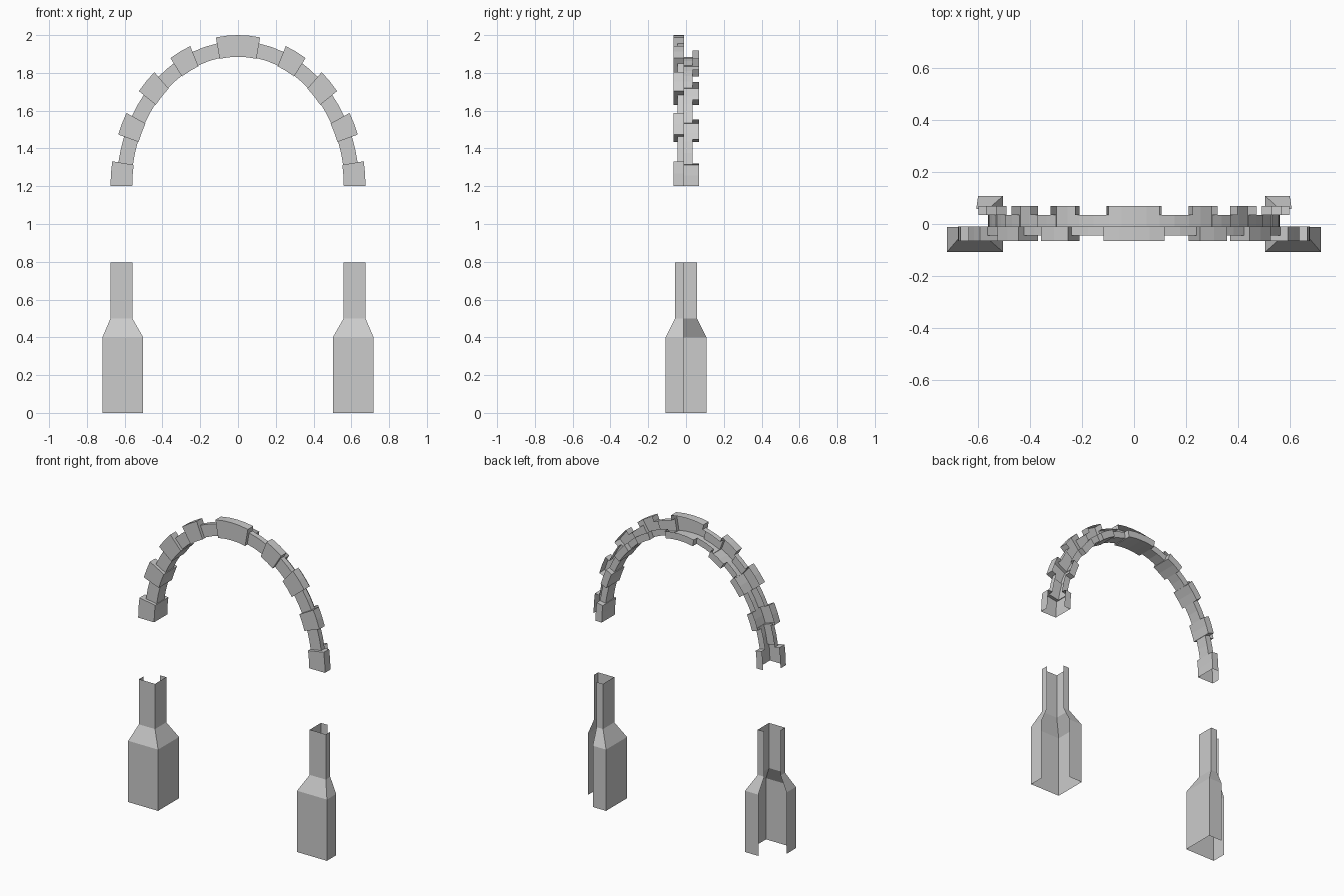
import bpy
from math import sin, cos, radians

if "Cube" in bpy.data.objects:
    bpy.data.objects.remove(bpy.data.objects["Cube"])


def loft(name, stations):
    """Skin an open shell through a list of equal-length point rows."""
    n = len(stations[0])
    verts = [p for row in stations for p in row]
    faces = []
    for i in range(len(stations) - 1):
        for j in range(n - 1):
            a = i * n + j
            faces.append((a, a + 1, a + n + 1, a + n))
    mesh = bpy.data.meshes.new(name)
    mesh.from_pydata(verts, [], faces)
    mesh.update()
    obj = bpy.data.objects.new(name, mesh)
    bpy.context.collection.objects.link(obj)
    return obj


# Pillars: three-quarter shells, open at the outer back corner
def pillar_row(side, z, cx, h):
    pts = [(cx + h, -0.012), (cx + h, -h), (cx - h, -h), (cx - h, h), (cx - 0.012, h)]
    row = [(side * x, y, z) for x, y in pts]
    return row if side < 0 else row[::-1]


PROFILE = [(0.0, 0.61, 0.108), (0.4, 0.61, 0.108), (0.5, 0.617, 0.058), (0.795, 0.617, 0.058)]
for side, name in ((-1, "left_pillar"), (1, "right_pillar")):
    loft(name, [pillar_row(side, *p) for p in PROFILE])


# Arch: one open section swept along an ellipse, stepping between block and recess
# section points are (radial offset from the soffit, y)
BLOCK = [(0.115, -0.010), (0.115, -0.066), (0.0, -0.066), (0.0, 0.070), (0.045, 0.070)]
RECESS = [(0.082, -0.010), (0.082, -0.045), (0.004, -0.045), (0.004, 0.035), (0.045, 0.035)]


def arch_row(angle, section):
    t = radians(angle)
    return [((0.56 + d) * cos(t), y, 1.2 + (0.685 + d) * sin(t)) for d, y in section]


half = [0, 9.5, 20, 29, 39, 49, 58, 68, 80]
bounds = half + [180 - a for a in reversed(half)]
rows = []
for i in range(len(bounds) - 1):
    a, b = bounds[i], bounds[i + 1]
    section = RECESS if i % 2 else BLOCK
    steps = 4 if b - a > 15 else 2
    for k in range(steps + 1):
        rows.append(arch_row(a + (b - a) * k / steps, section))
# run from left to right so that the faces look outward
loft("stone_arch", rows[::-1])

# Make sure the front faces of every shell point forward
for obj in bpy.context.collection.objects:
    front = max(obj.data.polygons, key=lambda p: abs(p.normal.y) * p.area)
    if front.normal.y * (1 if front.center.y > 0 else -1) < 0:
        obj.data.flip_normals()
